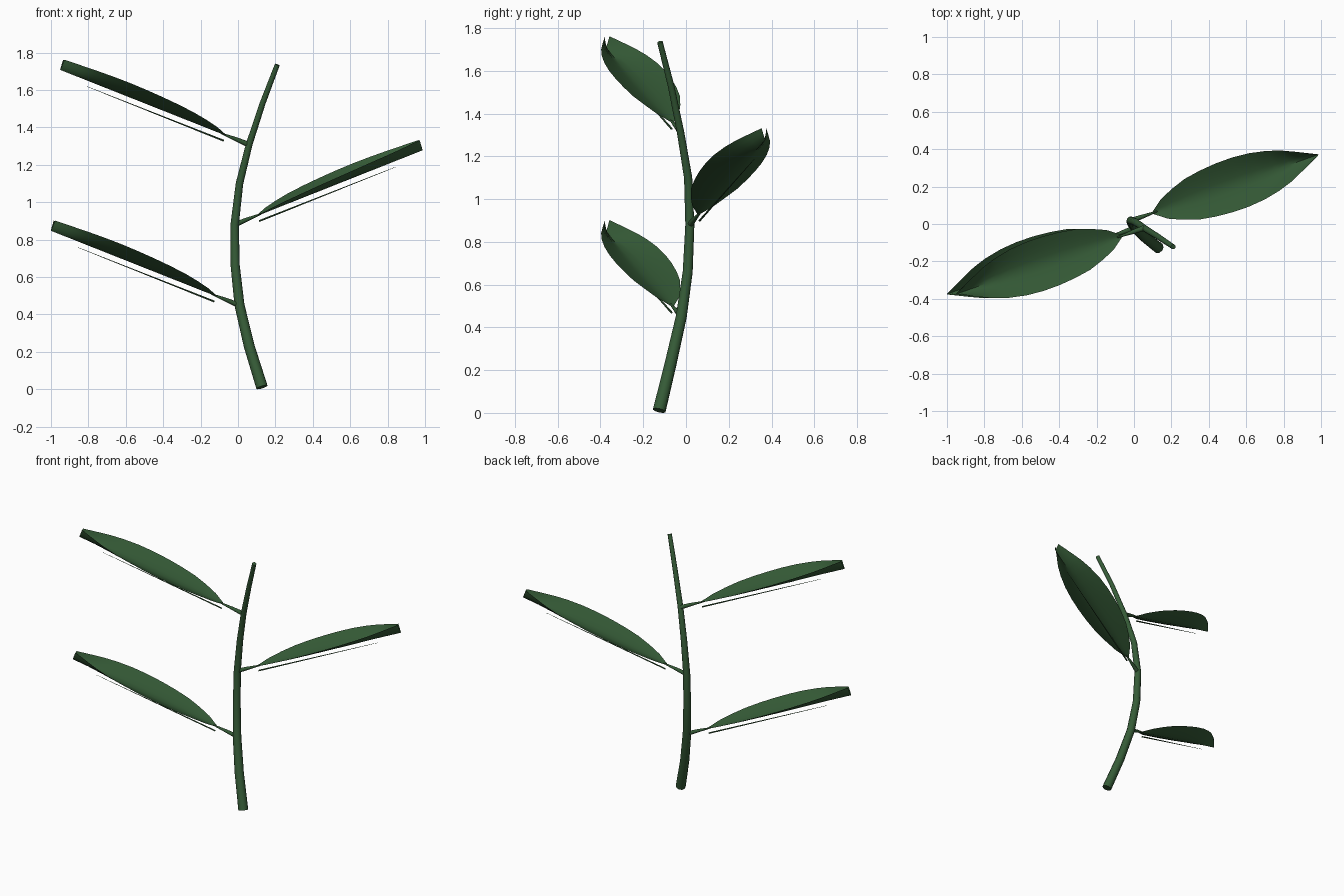
import bpy
import bmesh
import math
from mathutils import Matrix, Vector

cube = bpy.data.objects.get("Cube")
if cube:
    bpy.data.objects.remove(cube, do_unlink=True)

# One flat leaf green for the whole plant
green = bpy.data.materials.new("leaf_green")
green.use_nodes = True
color = (0.036, 0.105, 0.038, 1)
green.diffuse_color = color
green.node_tree.nodes["Principled BSDF"].inputs["Base Color"].default_value = color


def finish(name, bm, matrix=Matrix()):
    """Turn a bmesh into a smooth shaded object with the green material."""
    bm.transform(matrix)
    mesh = bpy.data.meshes.new(name)
    bm.to_mesh(mesh)
    bm.free()
    mesh.materials.append(green)
    obj = bpy.data.objects.new(name, mesh)
    bpy.context.collection.objects.link(obj)
    bpy.ops.object.select_all(action="DESELECT")
    obj.select_set(True)
    bpy.context.view_layer.objects.active = obj
    bpy.ops.object.shade_smooth_by_angle(angle=math.radians(50))
    return obj


def tube(name, path, radii, sides=8, matrix=Matrix()):
    """Tapered round tube along a path, capped at both ends."""
    path = [Vector(p) for p in path]
    bm = bmesh.new()
    rings = []
    for i, (p, r) in enumerate(zip(path, radii)):
        along = (path[min(i + 1, len(path) - 1)] - path[max(i - 1, 0)]).normalized()
        side = along.cross(Vector((0, 1, 0))).normalized()
        other = along.cross(side)
        ring = []
        for k in range(sides):
            a = math.tau * k / sides
            ring.append(bm.verts.new(p + r * (math.cos(a) * side + math.sin(a) * other)))
        rings.append(ring)
    for a, b in zip(rings, rings[1:]):
        for k in range(sides):
            n = (k + 1) % sides
            bm.faces.new((a[k], a[n], b[n], b[k]))
    bm.faces.new(rings[0])
    bm.faces.new(rings[-1])
    bmesh.ops.recalc_face_normals(bm, faces=bm.faces)
    return finish(name, bm, matrix)


# Curved main stem
stem = [(0.128, -0.125, 0.011), (0.06, -0.072, 0.23), (0.008, -0.022, 0.45),
        (-0.015, 0.008, 0.66), (-0.018, 0.018, 0.88), (0.008, 0.01, 1.1),
        (0.06, -0.025, 1.31), (0.132, -0.07, 1.53), (0.21, -0.122, 1.735)]
tube("stem", stem, [0.031 - 0.0022 * i for i in range(len(stem))], 10)

# Leaf outline: distance along the axis, half width, height of the raised edge
outline = [(0.13, 0.004, 0.002), (0.21, 0.056, 0.018), (0.29, 0.087, 0.029),
           (0.38, 0.115, 0.038), (0.48, 0.13, 0.045), (0.58, 0.138, 0.05),
           (0.68, 0.139, 0.054), (0.78, 0.131, 0.057), (0.88, 0.112, 0.058),
           (0.96, 0.088, 0.058), (1.04, 0.054, 0.058), (1.135, 0.011, 0.058)]
across = (-1, -0.75, -0.5, -0.25, 0, 0.25, 0.5, 0.75, 1)


def leaf(name, origin, yaw):
    place = (Matrix.Translation(origin) @ Matrix.Rotation(math.radians(yaw), 4, "Z")
             @ Matrix.Rotation(math.radians(-20.5), 4, "Y"))
    # Trough shaped blade, folded up along its midline
    bm = bmesh.new()
    rows = [[bm.verts.new((s, v * w, h * abs(v) ** 1.4)) for v in across]
            for s, w, h in outline]
    for a, b in zip(rows, rows[1:]):
        for k in range(len(across) - 1):
            bm.faces.new((a[k], b[k], b[k + 1], a[k + 1]))
    finish(name + "_blade", bm, place)
    # Stalk joining the stem, and the thin rib under the blade
    tube(name + "_stalk", [(0, 0, 0), (0.07, 0, 0.002), (0.16, 0, 0.002)],
         (0.015, 0.011, 0.004), 8, place)
    tube(name + "_rib", [(0.135, 0, -0.03), (0.55, 0, -0.03), (0.96, 0, -0.03)],
         (0.005, 0.003, 0.001), 6, place)


leaf("lower_leaf", (0.002, -0.022, 0.45), 199.4)
leaf("middle_leaf", (-0.016, 0.018, 0.88), 19.4)
leaf("upper_leaf", (0.052, -0.022, 1.31), 199.4)
